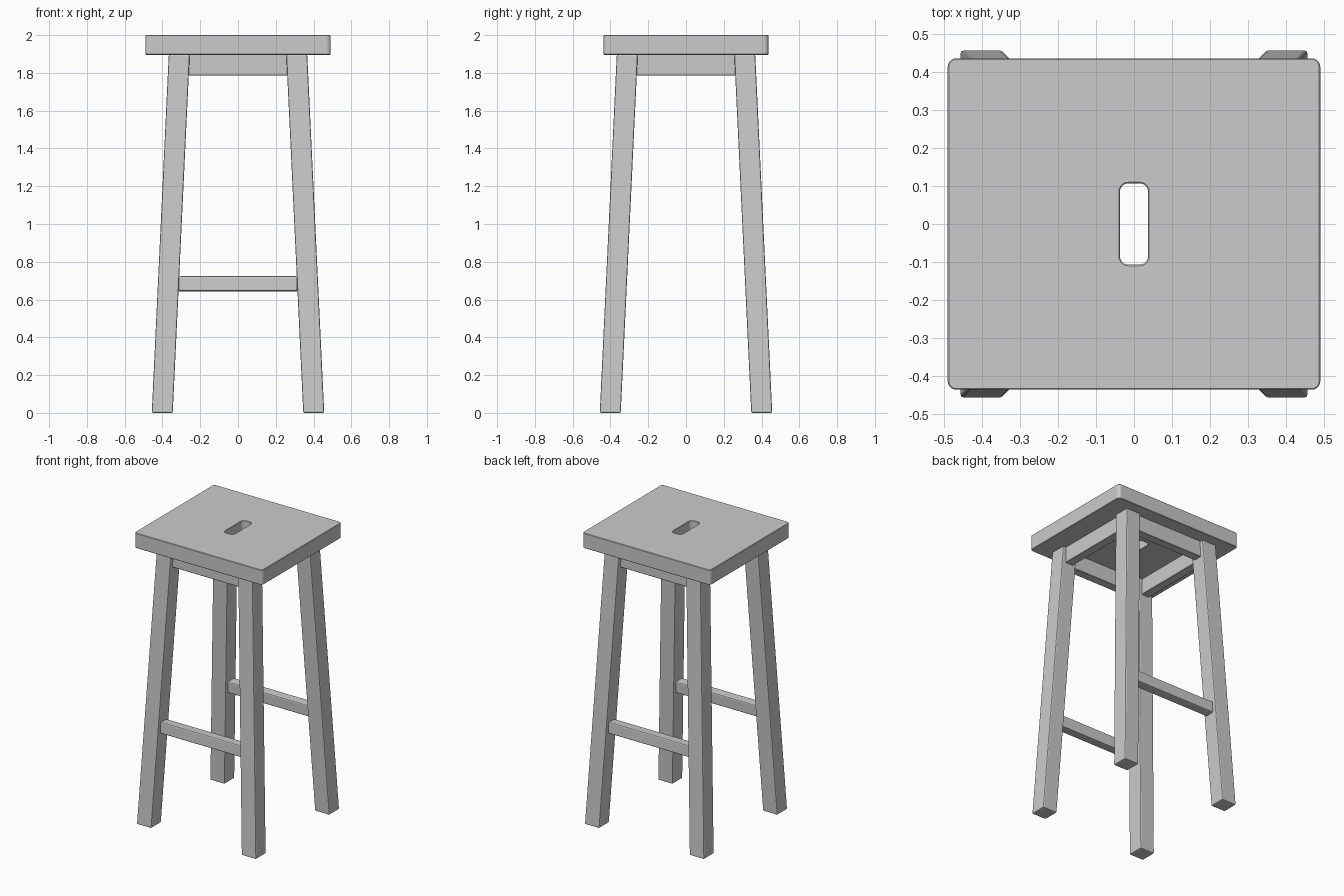
import bpy, bmesh, math
from mathutils import Vector, Matrix

if "Cube" in bpy.data.objects:
    bpy.data.objects.remove(bpy.data.objects["Cube"])


def finish(name, bm, bevel=0.0, segments=2):
    """Turn a bmesh into a named object with an optional edge bevel."""
    bmesh.ops.recalc_face_normals(bm, faces=bm.faces[:])
    mesh = bpy.data.meshes.new(name)
    bm.to_mesh(mesh)
    bm.free()
    ob = bpy.data.objects.new(name, mesh)
    bpy.context.collection.objects.link(ob)
    if bevel:
        mod = ob.modifiers.new("soft_edges", 'BEVEL')
        mod.width, mod.segments = bevel, segments
    return ob


def box(size, centre, rot=None):
    bm = bmesh.new()
    m = Matrix.Translation(centre) @ (rot or Matrix()) @ Matrix.Diagonal((*size, 1))
    bmesh.ops.create_cube(bm, size=1, matrix=m)
    return bm


def rounded_slab(size, centre, radius):
    """Box whose four upright edges are rounded."""
    bm = box(size, centre)
    edges = [e for e in bm.edges if abs(e.verts[0].co.z - e.verts[1].co.z) > 1e-4]
    bmesh.ops.bevel(bm, geom=edges, offset=radius, segments=5,
                    profile=0.5, affect='EDGES')
    return bm


# Seat with a rounded hand slot
seat = finish("seat", rounded_slab((0.98, 0.872, 0.104), (0, 0, 1.948), 0.022))
slot = finish("slot_cutter", rounded_slab((0.074, 0.214, 0.4), (0, 0, 1.948), 0.022))
slot.hide_render = True
slot.hide_set(True)
cut = seat.modifiers.new("hand_slot", 'BOOLEAN')
cut.operation, cut.solver, cut.object = 'DIFFERENCE', 'EXACT', slot
soft = seat.modifiers.new("soft_edges", 'BEVEL')
soft.width, soft.segments, soft.limit_method = 0.003, 1, 'ANGLE'
soft.angle_limit = math.radians(50)

# Four legs splayed outwards on both axes
LEG, FOOT, HEAD, TOP = 0.111, 0.401, 0.311, 1.897
for sy, side in ((-1, "front"), (1, "back")):
    for sx, hand in ((-1, "left"), (1, "right")):
        bm = box((LEG, LEG, TOP), (0, 0, TOP / 2))
        for v in bm.verts:
            r = HEAD if v.co.z > 1 else FOOT
            v.co += Vector((sx * r, sy * r, 0))
        finish(f"{side}_{hand}_leg", bm, 0.007)

# Aprons under the seat, on all four sides
for s, side in ((-1, "front"), (1, "back")):
    finish(f"{side}_apron", box((0.53, 0.06, 0.113), (0, s * 0.313, 1.8415)), 0.003, 1)
for s, side in ((-1, "left"), (1, "right")):
    finish(f"{side}_apron", box((0.06, 0.53, 0.113), (s * 0.313, 0, 1.8415)), 0.003, 1)

# Foot rails, tilted with the splay of the legs
tilt = math.atan((FOOT - HEAD) / TOP)
for s, side in ((-1, "front"), (1, "back")):
    rot = Matrix.Rotation(s * tilt, 4, 'X')
    finish(f"{side}_foot_rail", box((0.63, 0.066, 0.08), (0, s * 0.369, 0.683), rot), 0.008)
